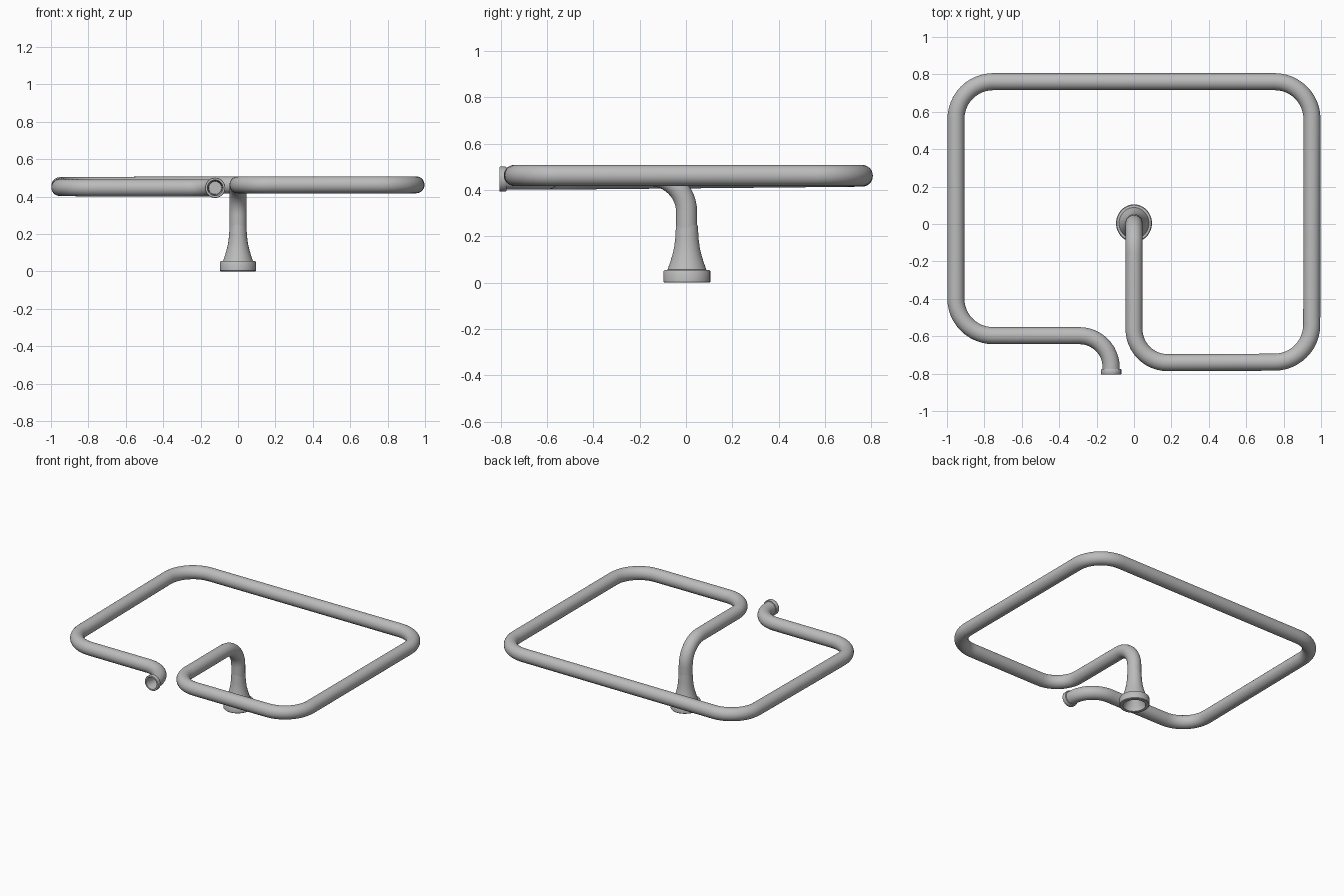
import bpy, bmesh, math
from mathutils import Vector, Matrix

if "Cube" in bpy.data.objects:
    bpy.data.objects.remove(bpy.data.objects["Cube"])

metal = bpy.data.materials.new("grey metal")
metal.diffuse_color = (0.5, 0.5, 0.5, 1)
metal.use_nodes = True
metal.node_tree.nodes["Principled BSDF"].inputs["Base Color"].default_value = metal.diffuse_color


def finish(name, bm, angle=40):
    bmesh.ops.recalc_face_normals(bm, faces=bm.faces)
    me = bpy.data.meshes.new(name)
    bm.to_mesh(me)
    bm.free()
    me.materials.append(metal)
    ob = bpy.data.objects.new(name, me)
    bpy.context.collection.objects.link(ob)
    bpy.ops.object.select_all(action='DESELECT')
    ob.select_set(True)
    bpy.context.view_layer.objects.active = ob
    bpy.ops.object.shade_smooth_by_angle(angle=math.radians(angle))
    return ob


def bridge(bm, rings):
    for a, b in zip(rings, rings[1:]):
        n = len(a)
        for i in range(n):
            bm.faces.new((a[i], a[(i + 1) % n], b[(i + 1) % n], b[i]))


def lathe(name, profile, matrix, n=40):
    """Revolve (radius, height) points; the first ring is closed by a cap."""
    bm = bmesh.new()
    rings = [[bm.verts.new(matrix @ Vector((r * math.cos(2 * math.pi * i / n),
                                            r * math.sin(2 * math.pi * i / n), z)))
              for i in range(n)] for r, z in profile]
    bridge(bm, rings)
    bm.faces.new(rings[0])
    return finish(name, bm)


def rounded_path(corners, steps=12):
    """Polyline with circular fillets; each corner is (x, y, z, radius)."""
    pts = [Vector(c[:3]) for c in corners]
    out = [pts[0]]
    for i in range(1, len(pts) - 1):
        p, r = pts[i], corners[i][3]
        u, v = (pts[i - 1] - p).normalized(), (pts[i + 1] - p).normalized()
        half = u.angle(v) / 2
        centre = p + (u + v).normalized() * (r / math.sin(half))
        a = p + u * (r / math.tan(half)) - centre
        b = p + v * (r / math.tan(half)) - centre
        ang = a.angle(b)
        for k in range(steps + 1):
            t = k / steps
            out.append(centre + (a * math.sin((1 - t) * ang) + b * math.sin(t * ang)) / math.sin(ang))
    return out + [pts[-1]]


def tube(name, path, radius, n=28):
    bm = bmesh.new()
    rings, side = [], Vector((1, 0, 0))
    for i, p in enumerate(path):
        d0 = (p - path[max(i - 1, 0)]).normalized()
        d1 = (path[min(i + 1, len(path) - 1)] - p).normalized()
        t = (d0 + d1).normalized()
        if i:
            side = prev.rotation_difference(t) @ side
        prev = t
        side = (side - t * side.dot(t)).normalized()
        up = t.cross(side)
        rings.append([bm.verts.new(p + radius * (side * math.cos(2 * math.pi * k / n)
                                                 + up * math.sin(2 * math.pi * k / n)))
                      for k in range(n)])
    bridge(bm, rings)
    return finish(name, bm)


# Bent pipe: riser, then around the rectangle, to the outlet
corners = [(0, 0.003, 0.2, 0), (0, 0.003, 0.463, 0.16), (0, -0.742, 0.463, 0.18),
           (0.95, -0.738, 0.463, 0.2), (0.952, 0.761, 0.463, 0.2),
           (-0.952, 0.761, 0.460, 0.2), (-0.953, -0.597, 0.447, 0.2),
           (-0.122, -0.597, 0.447, 0.17), (-0.122, -0.778, 0.447, 0)]
tube("bent_pipe", rounded_path(corners), 0.0455)

# Flared foot with a hollow underside
foot = [(0.034, 0.11), (0.045, 0.06), (0.068, 0.03), (0.072, 0), (0.092, 0), (0.096, 0.004),
        (0.096, 0.050), (0.092, 0.055), (0.080, 0.056), (0.070, 0.085), (0.061, 0.115),
        (0.053, 0.150), (0.048, 0.190), (0.0455, 0.235), (0.044, 0.25)]
lathe("flared_foot", foot,
      Matrix.Translation((0, 0.004, 0)) @ Matrix.Diagonal((1, 1.05, 1, 1)))

# Collar on the open outlet, bored inwards
collar = [(0.034, 0.085), (0.036, 0.04), (0.042, 0), (0.052, 0), (0.054, 0.003),
          (0.054, 0.026), (0.052, 0.029), (0.044, 0.030)]
lathe("outlet_collar", collar,
      Matrix.Translation((-0.122, -0.805, 0.447)) @ Matrix.Rotation(-math.pi / 2, 4, 'X'))
